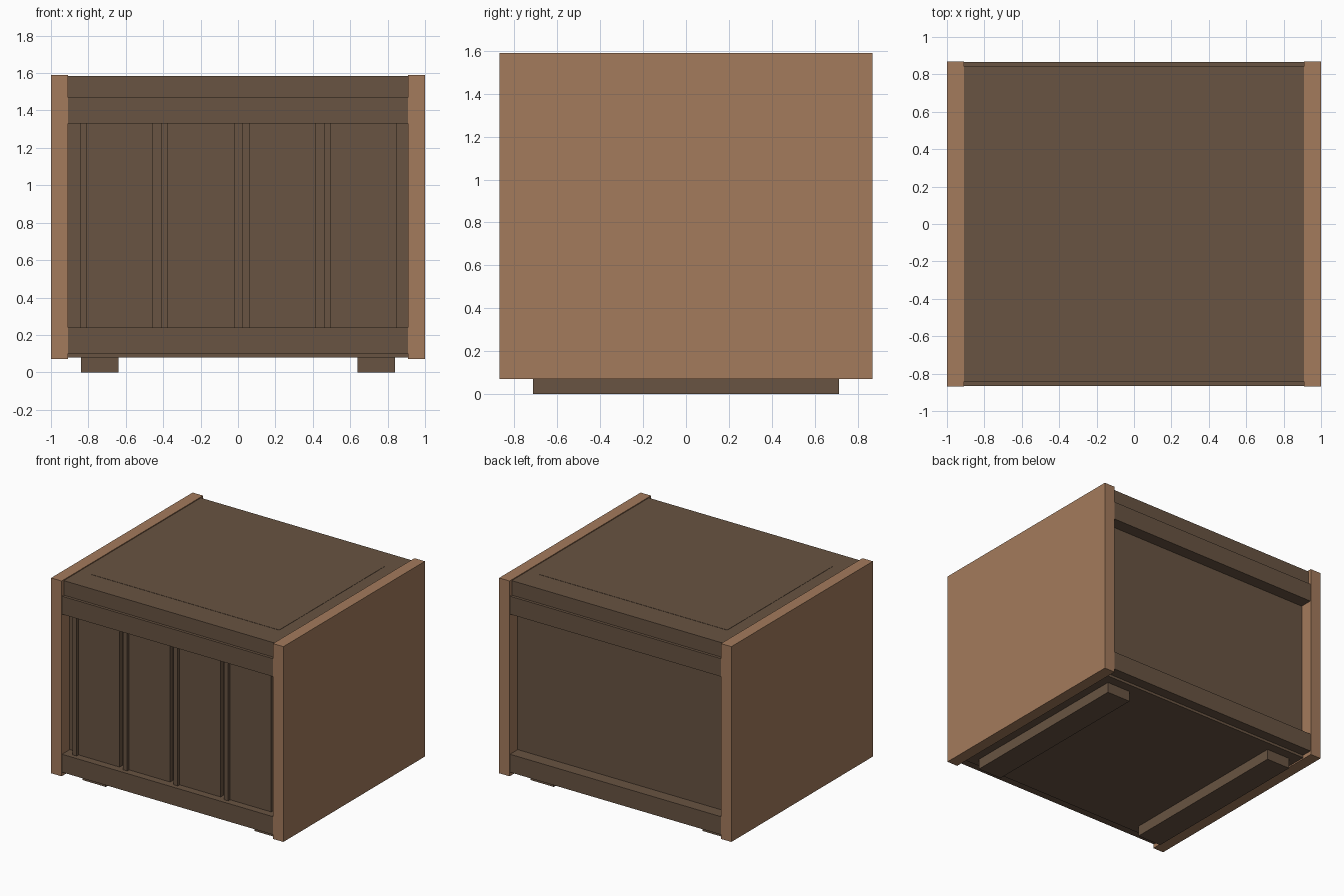
import bpy
import bmesh

cube = bpy.data.objects.get("Cube")
if cube:
    bpy.data.objects.remove(cube, do_unlink=True)


def make_material(name, color):
    mat = bpy.data.materials.new(name)
    mat.use_nodes = True
    mat.diffuse_color = color
    mat.node_tree.nodes["Principled BSDF"].inputs["Base Color"].default_value = color
    return mat


light_wood = make_material("light wood", (0.37, 0.197, 0.107, 1))
dark_wood = make_material("dark wood", (0.14, 0.088, 0.054, 1))


def box(name, xs, ys, zs, mat):
    """Add a box spanning the given ranges along x, y and z."""
    bm = bmesh.new()
    bmesh.ops.create_cube(bm, size=1)
    for v in bm.verts:
        for i, (low, high) in enumerate((xs, ys, zs)):
            v.co[i] = low if v.co[i] < 0 else high
    mesh = bpy.data.meshes.new(name)
    bm.to_mesh(mesh)
    bm.free()
    mesh.materials.append(mat)
    obj = bpy.data.objects.new(name, mesh)
    bpy.context.scene.collection.objects.link(obj)
    return obj


def mirrored(side, inner, outer):
    return sorted((side * inner, side * outer))


INNER = 0.91      # inside face of the side panels
BACKING = 0.77    # recessed front and back faces
RAIL = 0.865      # outer face of the rails
span = (-INNER, INNER)

# Side panels and runner feet
for side, label in ((1, "left"), (-1, "right")):
    box(label + "_side_panel", mirrored(side, INNER, 1), (-0.87, 0.87), (0.07, 1.59), light_wood)
    box(label + "_foot", mirrored(side, 0.64, 0.84), (-0.713, 0.713), (0, 0.085), dark_wood)

# Carcass, base board and top
box("carcass", span, (-BACKING, BACKING), (0.1, 1.47), dark_wood)
box("base_board", span, (-0.785, 0.785), (0.08, 0.1), dark_wood)
box("top_board", span, (-0.843, 0.843), (1.47, 1.583), dark_wood)
box("top_inlay", (-0.81, 0.81), (-0.65, 0.65), (1.58, 1.585), dark_wood)

# Rails framing the front and back recesses
for side, label in ((-1, "front"), (1, "back")):
    ys = mirrored(side, BACKING, RAIL)
    box(label + "_upper_rail", span, ys, (1.33, 1.47), dark_wood)
    box(label + "_lower_rail", span, ys, (0.1, 0.24), dark_wood)

# Front boards, each with a raised batten along one edge
for i in range(4):
    x = -0.845 + i * 0.435
    box(f"front_batten_{i + 1}", (x, x + 0.037), (-0.83, -BACKING), (0.24, 1.33), dark_wood)
    box(f"front_board_{i + 1}", (x + 0.037, x + 0.391), (-0.807, -BACKING), (0.24, 1.33), dark_wood)
